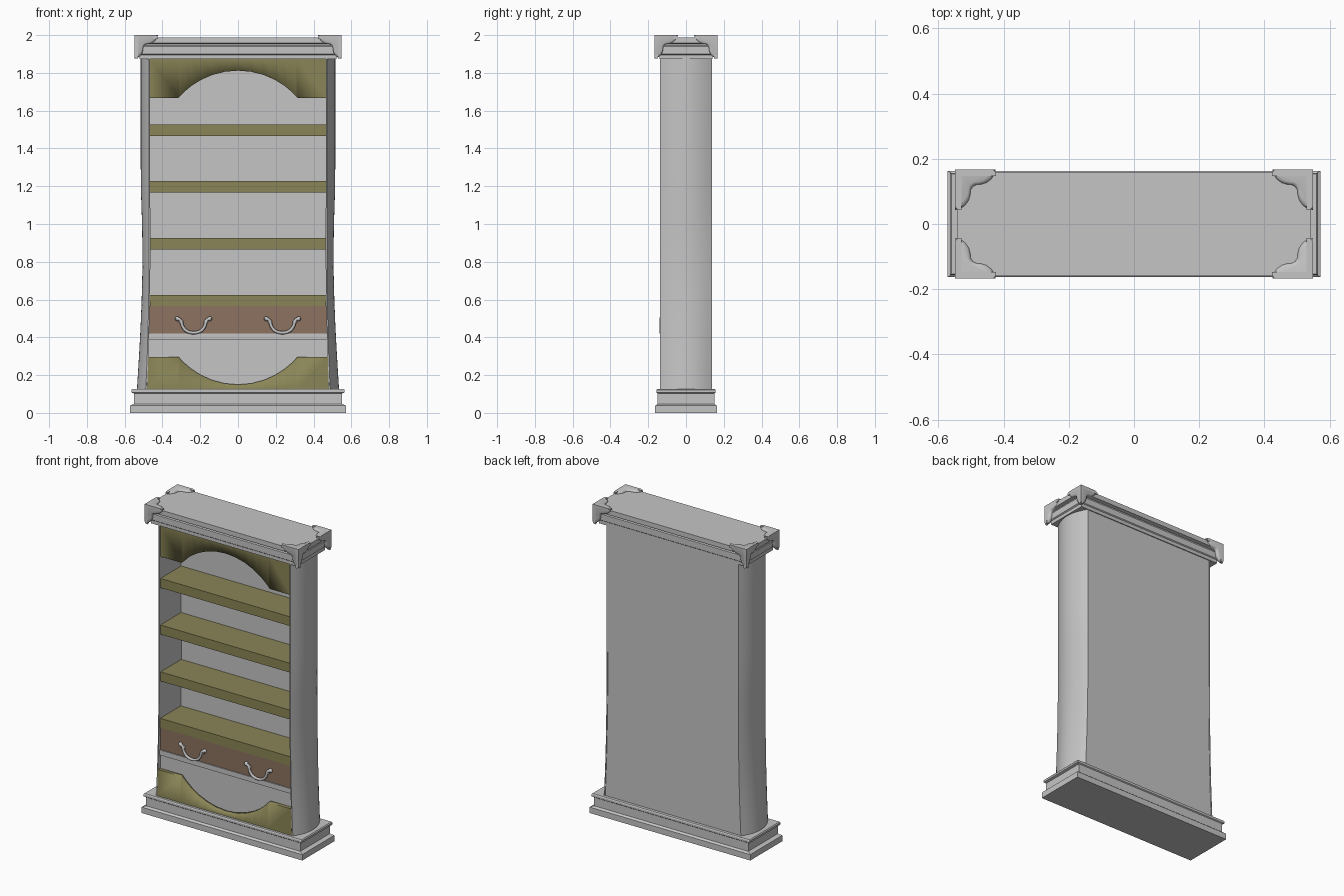
import bpy, bmesh, math
from mathutils import Vector

cube = bpy.data.objects.get("Cube")
if cube:
    bpy.data.objects.remove(cube, do_unlink=True)


def material(name, rgb):
    m = bpy.data.materials.new(name)
    m.use_nodes = True
    m.diffuse_color = (*rgb, 1)
    m.node_tree.nodes["Principled BSDF"].inputs["Base Color"].default_value = (*rgb, 1)
    return m


GREY = material("light grey", (0.56, 0.56, 0.56))
OLIVE = material("olive", (0.255, 0.235, 0.095))
BROWN = material("drawer brown", (0.262, 0.17, 0.118))


def finish(name, bm, mat, angle=None):
    bmesh.ops.recalc_face_normals(bm, faces=bm.faces)
    me = bpy.data.meshes.new(name)
    bm.to_mesh(me)
    bm.free()
    me.materials.append(mat)
    ob = bpy.data.objects.new(name, me)
    bpy.context.collection.objects.link(ob)
    if angle:
        bpy.ops.object.select_all(action="DESELECT")
        ob.select_set(True)
        bpy.context.view_layer.objects.active = ob
        bpy.ops.object.shade_smooth_by_angle(angle=math.radians(angle))
    return ob


def loft(name, rings, mat, angle=None):
    """Skin closed rings of points and cap both ends."""
    bm = bmesh.new()
    rows = [[bm.verts.new(p) for p in ring] for ring in rings]
    n = len(rows[0])
    for a, b in zip(rows, rows[1:]):
        for i in range(n):
            j = (i + 1) % n
            bm.faces.new((a[i], a[j], b[j], b[i]))
    bm.faces.new(rows[0])
    bm.faces.new(rows[-1])
    return finish(name, bm, mat, angle)


def moulding(name, levels):
    """Stack of rectangles given as height, half width, half depth."""
    rings = [[(sx * hx, sy * hy, z) for sx, sy in ((-1, -1), (1, -1), (1, 1), (-1, 1))]
             for z, hx, hy in levels]
    return loft(name, rings, GREY)


def plate(name, outline, y0, y1, mat):
    return loft(name, [[(x, y, z) for x, z in outline] for y in (y0, y1)], mat)


def board(name, hx, z0, z1, y0, y1, mat):
    return plate(name, [(-hx, z0), (hx, z0), (hx, z1), (-hx, z1)], y0, y1, mat)


# Stepped plinth and crown
moulding("plinth", [(0, .573, .163), (.038, .573, .163), (.048, .55, .151),
                    (.103, .55, .151), (.108, .565, .157), (.12, .565, .157), (.126, .56, .153)])
moulding("crown", [(1.873, .522, .14), (1.895, .522, .14), (1.9, .53, .146), (1.94, .53, .146),
                   (1.946, .522, .138), (1.952, .522, .138), (1.957, .543, .16), (1.988, .543, .16)])

# Flared side panels with a bowed outer face: height, outer, inner
FLARE = [(.125, .535, .482), (.22, .529, .478), (.32, .523, .474), (.45, .516, .47),
         (.6, .510, .467), (.8, .505, .464), (1.0, .508, .464), (1.15, .513, .465),
         (1.3, .515, .465), (1.875, .515, .465)]
DEPTH = .138
for side, s in (("left", 1), ("right", -1)):
    rings = []
    for z, outer, inner in FLARE:
        ring = [(s * inner, DEPTH, z), (s * inner, -DEPTH, z)]
        for i in range(13):
            t = i / 6 - 1
            bow = .006 + (outer - inner - .006) * (1 - t * t)
            ring.append((s * (inner + bow), t * DEPTH, z))
        rings.append(ring)
    loft(side + "_side_panel", rings, GREY, 35)

# Back panel follows the flare
plate("back_panel", [(i, z) for z, o, i in FLARE] + [(-i, z) for z, o, i in reversed(FLARE)],
      .085, .134, GREY)

# Shelves, drawer and lower front
for k, z in enumerate((.565, .865, 1.167, 1.467)):
    board("shelf_%d" % (k + 1), .467, z, z + .06, -.126, .09, OLIVE)
board("drawer", .469, .42, .565, -.12, .09, BROWN)
board("drawer_rail", .471, .387, .42, -.126, .09, GREY)
board("lower_front_panel", .473, .125, .387, -.115, -.1, GREY)


def scalloped(name, hx0, hx1, flat, edge, peak, y0, y1):
    """Board with a straight edge and an arc cut into the other edge."""
    half = .315
    xs = [half * math.sin(math.pi / 2 * i / 7) for i in range(-7, 8)]
    rise = peak - edge
    radius = (half ** 2 + rise ** 2) / (2 * abs(rise))
    sign = math.copysign(1, rise)
    arc = [(x, peak - sign * (radius - math.sqrt(radius ** 2 - x * x))) for x in xs]
    cut = [(-hx1, edge)] + arc + [(hx1, edge)]
    straight = [(-hx0, flat)] + [(x, flat) for x in xs] + [(hx0, flat)]
    bm = bmesh.new()
    rows = [[bm.verts.new((x, y, z)) for x, z in line]
            for line, y in ((straight, y0), (cut, y0), (cut, y1), (straight, y1))]
    n = len(cut)
    for r in range(4):
        a, b = rows[r], rows[(r + 1) % 4]
        for i in range(n - 1):
            bm.faces.new((a[i], a[i + 1], b[i + 1], b[i]))
    for i in (0, -1):
        bm.faces.new([row[i] for row in rows])
    # only the arc edge is softened
    for f in bm.faces:
        f.smooth = True
    for e in bm.edges:
        on_arc = all(abs(v.co.x) < half + .001 and abs(v.co.z - flat) > .001 for v in e.verts)
        coplanar = abs(e.verts[0].co.z - e.verts[1].co.z) > .001 and \
            all(abs(v.co.x) < half + .001 for v in e.verts)
        e.smooth = on_arc or coplanar
    return finish(name, bm, OLIVE)


scalloped("arched_valance", .467, .467, 1.875, 1.668, 1.812, -.126, -.10)
scalloped("scalloped_apron", .481, .476, .125, .297, .15, -.138, -.114)


# Drawer pulls
def smooth_path(points, steps=5):
    """Catmull-Rom curve through the points."""
    pts = [Vector(p) for p in points]
    pts = [pts[0]] + pts + [pts[-1]]
    out = []
    for a, b, c, d in zip(pts, pts[1:], pts[2:], pts[3:]):
        for i in range(steps):
            t = i / steps
            out.append(.5 * (2 * b + (c - a) * t + (2 * a - 5 * b + 4 * c - d) * t * t
                             + (3 * b - a - 3 * c + d) * t ** 3))
    return out + [pts[-1]]


HALF_PULL = [(-.092, .497), (-.074, .495), (-.064, .478), (-.058, .458), (-.038, .434)]
PULL = HALF_PULL + [(0, .424)] + [(-x, z) for x, z in reversed(HALF_PULL)]
for side, cx in (("left", .235), ("right", -.235)):
    path = smooth_path([(cx + x, -.132, z) for x, z in PULL])
    rings = []
    for i, p in enumerate(path):
        d = (path[min(i + 1, len(path) - 1)] - path[max(i - 1, 0)]).normalized()
        across = d.cross(Vector((0, 1, 0)))
        rings.append([p + .0085 * (across * math.cos(a) + Vector((0, 1, 0)) * math.sin(a))
                      for a in (math.tau * k / 8 for k in range(8))])
    loft(side + "_drawer_pull", rings, GREY, 60)
    bm = bmesh.new()
    for s in (-1, 1):
        for dx, dz, r in ((.086, .498, .013), (.066, .482, .012)):
            made = bmesh.ops.create_uvsphere(bm, u_segments=10, v_segments=6, radius=r)
            bmesh.ops.translate(bm, verts=made["verts"], vec=(cx + s * dx, -.128, dz))
    finish(side + "_pull_mounts", bm, GREY, 60)

# Three-winged ornaments on the crown corners
WING = [(1, 0), (.97, .12), (.89, .24), (.77, .33), (.64, .37), (.52, .38), (.43, .43)]
LEAF = [(0, 0)] + WING + [(v, u) for u, v in reversed(WING[:-1])]
CORNER = Vector((.549, .168, 2.0))
SIZE, THICK = .125, .02
for xs, sx in (("left", 1), ("right", -1)):
    for ys, sy in (("back", 1), ("front", -1)):
        bm = bmesh.new()
        for axis in range(3):
            u_axis, v_axis = (axis + 1) % 3, (axis + 2) % 3
            rings = []
            # layers swell from the rim to a rounded face
            for depth, shrink in ((THICK, 1), (.01, 1), (.004, .96), (0, .86)):
                ring = []
                for u, v in LEAF:
                    p = CORNER.copy()
                    p[axis] -= depth
                    p[u_axis] -= u * SIZE * shrink
                    p[v_axis] -= v * SIZE * shrink
                    ring.append(bm.verts.new((p.x * sx, p.y * sy, p.z)))
                rings.append(ring)
            for a, b in zip(rings, rings[1:]):
                for i in range(len(a)):
                    j = (i + 1) % len(a)
                    bm.faces.new((a[i], a[j], b[j], b[i]))
            bm.faces.new(rings[0])
            bm.faces.new(rings[-1])
        finish("%s_%s_corner_ornament" % (ys, xs), bm, GREY, 50)
